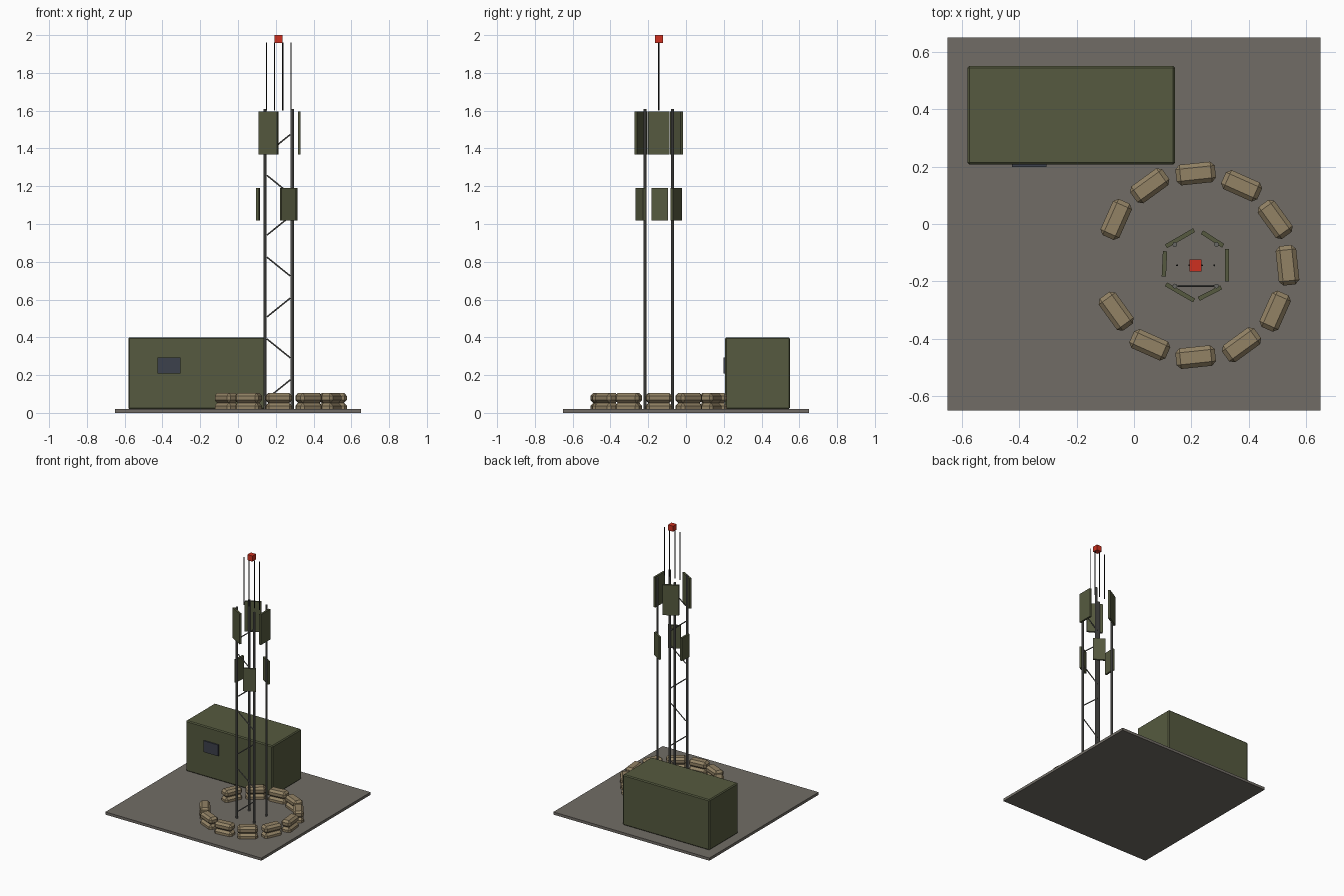
import bpy, bmesh, math
from mathutils import Vector, Matrix

if "Cube" in bpy.data.objects:
    bpy.data.objects.remove(bpy.data.objects["Cube"])


def material(name, rgb):
    m = bpy.data.materials.new(name)
    m.diffuse_color = (*rgb, 1)
    m.use_nodes = True
    m.node_tree.nodes["Principled BSDF"].inputs["Base Color"].default_value = m.diffuse_color
    return m


GROUND = material("grey_earth", (0.165, 0.152, 0.132))
OLIVE = material("olive_green", (0.092, 0.102, 0.050))
STEEL = material("steel_grey", (0.135, 0.135, 0.125))
SAND = material("sand_canvas", (0.290, 0.225, 0.130))
RED = material("beacon_red", (0.62, 0.030, 0.014))
BLACK = material("antenna_black", (0.008, 0.008, 0.008))
GLASS = material("window_slate", (0.046, 0.053, 0.072))

CX, CY = 0.215, -0.144      # mast axis
DECK = 0.02                 # top of the ground slab


def finish(name, bm, mat):
    me = bpy.data.meshes.new(name)
    bm.to_mesh(me)
    bm.free()
    me.materials.append(mat)
    ob = bpy.data.objects.new(name, me)
    bpy.context.collection.objects.link(ob)
    return ob


def box(name, center, size, mat, yaw=0.0, bevel=0.0):
    bm = bmesh.new()
    bmesh.ops.create_cube(bm, size=1, matrix=Matrix.Diagonal((*size, 1)))
    if bevel:
        bmesh.ops.bevel(bm, geom=bm.edges[:], offset=bevel, segments=1,
                        affect='EDGES')
    ob = finish(name, bm, mat)
    ob.location = center
    ob.rotation_euler.z = yaw
    return ob


def rod(name, a, b, radius, mat, sides=8):
    a, b = Vector(a), Vector(b)
    bm = bmesh.new()
    bmesh.ops.create_cone(bm, cap_ends=True, segments=sides, radius1=radius,
                          radius2=radius, depth=(b - a).length)
    ob = finish(name, bm, mat)
    ob.location = (a + b) / 2
    ob.rotation_mode = 'QUATERNION'
    ob.rotation_quaternion = (b - a).to_track_quat('Z', 'Y')
    return ob


def around(radius, angle, z):
    return (CX + radius * math.cos(angle), CY + radius * math.sin(angle), z)


# Ground slab
box("ground_slab", (0, 0, DECK / 2), (1.3, 1.3, DECK), GROUND)

# Equipment shelter with a small window plate
box("shelter", (-0.219, 0.379, 0.21), (0.724, 0.344, 0.38), OLIVE, bevel=0.007)
box("shelter_window", (-0.365, 0.2025, 0.25), (0.12, 0.009, 0.085), GLASS)

# Four mast legs
H = 0.0725
for sx in (-1, 1):
    for sy in (-1, 1):
        x, y = CX + sx * H, CY + sy * H
        rod("mast_leg", (x, y, DECK), (x, y, 1.61), 0.0085, STEEL)

# Zigzag braces on the front of the mast
for i in range(7):
    z = 0.125 + i * 0.2165
    dz = 0.05 if i % 2 == 0 else -0.05
    rod("mast_brace", (CX - 0.062, CY - H, z - dz),
        (CX + 0.062, CY - H, z + dz), 0.004, STEEL, 6)

# Two tiers of three antenna panels
for name, start, z, width, height in (
        ("upper_panel", 0.0, 1.482, 0.113, 0.228),
        ("lower_panel", 1.0, 1.105, 0.088, 0.172)):
    for k in range(3):
        a = start + k * math.tau / 3
        box(name, around(0.109, a, z), (0.015, width, height), OLIVE, a)

# Whip antennas and the red beacon
for k in range(4):
    x = CX + (k - 1.5) * 0.0433
    rod("whip_antenna", (x, CY, 1.60), (x, CY, 1.96), 0.0035, BLACK, 6)
box("beacon", (CX, CY, 1.979), (0.042, 0.042, 0.042), RED)

# Two courses of sandbags with a gap on the left
for layer in range(2):
    for k in range(12):
        if k == 6:
            continue
        a = k * math.tau / 12
        box("sandbag", around(0.32, a, 0.0265 + layer * 0.0525),
            (0.072, 0.138, 0.052), SAND, a + math.radians(6), 0.015)
